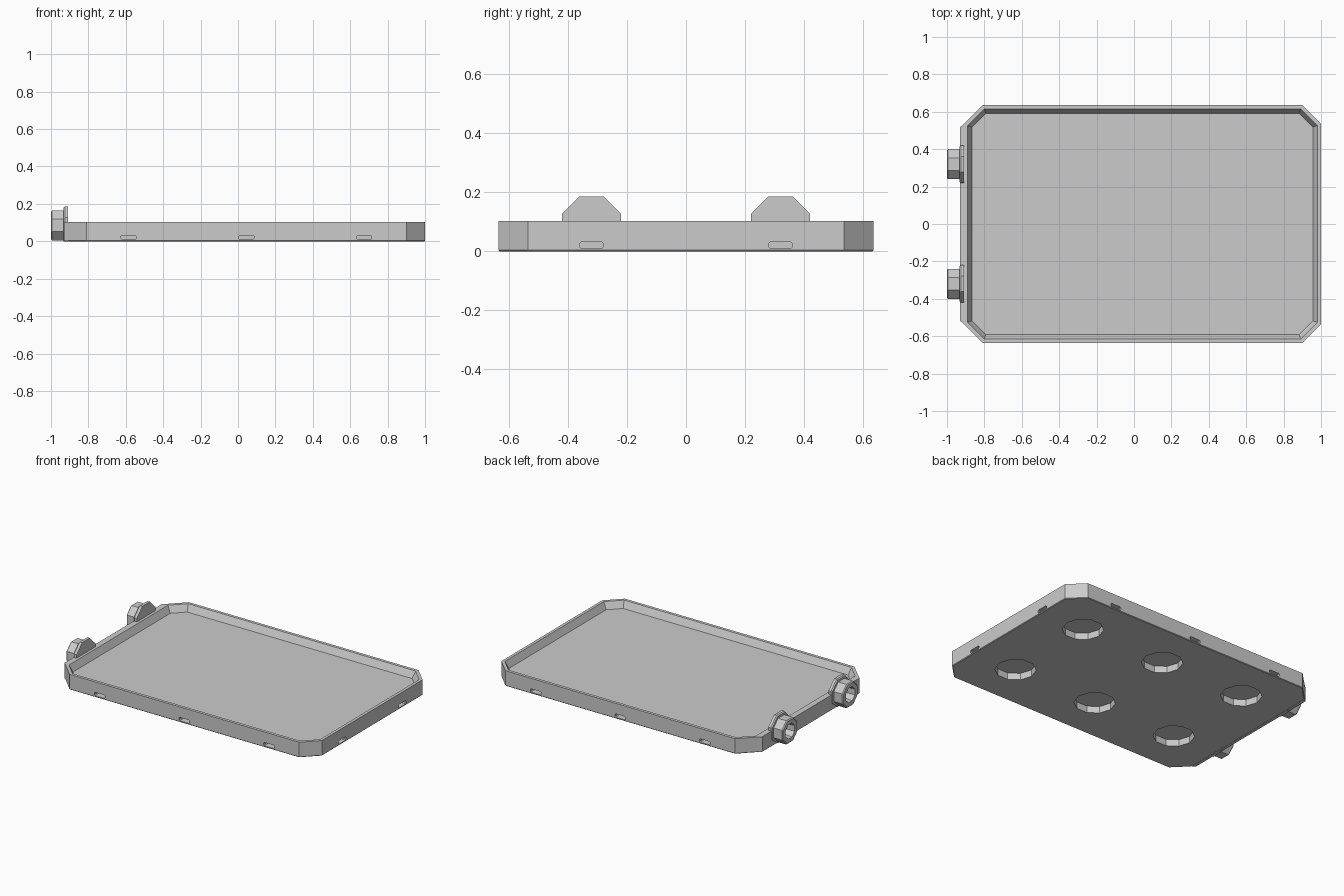
import bpy, bmesh, math

if "Cube" in bpy.data.objects:
    bpy.data.objects.remove(bpy.data.objects["Cube"])

GREY = (0.6, 0.6, 0.6, 1)
grey = bpy.data.materials.new("plain grey")
grey.use_nodes = True
grey.diffuse_color = GREY
grey.node_tree.nodes["Principled BSDF"].inputs["Base Color"].default_value = GREY

CX, HX, HY, CUT, TOP, FLOOR = 0.045, 0.955, 0.635, 0.1, 0.103, 0.058


def add_object(name, bm, helper=False):
    bmesh.ops.recalc_face_normals(bm, faces=bm.faces)
    mesh = bpy.data.meshes.new(name)
    bm.to_mesh(mesh)
    bm.free()
    mesh.materials.append(grey)
    obj = bpy.data.objects.new(name, mesh)
    bpy.context.collection.objects.link(obj)
    obj.hide_render = helper
    return obj


def loft(name, rings, helper=False):
    """Skin a stack of rings and cap both ends."""
    bm = bmesh.new()
    loops = [[bm.verts.new(p) for p in ring] for ring in rings]
    n = len(loops[0])
    for a, b in zip(loops, loops[1:]):
        for i in range(n):
            j = (i + 1) % n
            bm.faces.new((a[i], a[j], b[j], b[i]))
    bm.faces.new(loops[0][::-1])
    bm.faces.new(loops[-1])
    return add_object(name, bm, helper)


def tray_ring(inset, z):
    """Rectangle with clipped corners, offset inward evenly."""
    x, y, c = HX - inset, HY - inset, CUT - inset * 0.586
    quarter = [(x, y - c), (x - c, y)]
    half = quarter + [(-px, py) for px, py in quarter[::-1]]
    return [(CX + px, py, z) for px, py in half + [(-px, -py) for px, py in half]]


def side_ring(x, y, z, apothem):
    """Octagon facing along x with flat top, kept above the ground."""
    r = apothem / math.cos(math.pi / 8)
    angles = [math.pi / 8 + i * math.pi / 4 for i in range(8)]
    return [(x, y + r * math.cos(a), max(0, z + r * math.sin(a))) for a in angles]


def carve(target, cutter):
    mod = target.modifiers.new(cutter.name, 'BOOLEAN')
    mod.operation = 'DIFFERENCE'
    mod.solver = 'EXACT'
    mod.object = cutter
    bpy.context.view_layer.objects.active = target
    bpy.ops.object.modifier_apply(modifier=mod.name)
    bpy.data.objects.remove(cutter)


# Shallow tray with a sloped inner rim
tray = loft("tray", [tray_ring(0.004, 0), tray_ring(0, 0.004), tray_ring(0, TOP),
                     tray_ring(0.02, TOP), tray_ring(0.043, FLOOR)])

columns = [CX - 0.63, CX, CX + 0.63]
rows = [-0.32, 0.32]

# Round pockets under the tray
for x in columns:
    for y in rows:
        rings = [[(x + 0.127 * math.cos(i * math.pi / 5),
                   y + 0.127 * math.sin(i * math.pi / 5), z) for i in range(10)]
                 for z in (-0.05, 0.045)]
        carve(tray, loft("pocket_cutter", rings, True))


def slot_cutter(x, y, sx, sy):
    bm = bmesh.new()
    bmesh.ops.create_cube(bm, size=1)
    for v in bm.verts:
        v.co = (x + v.co.x * sx, y + v.co.y * sy, 0.021 + v.co.z * 0.022)
    depth_axis = 0 if sx > sy else 1
    edges = [e for e in bm.edges
             if abs((e.verts[0].co - e.verts[1].co)[1 - depth_axis]) > 0.05]
    bmesh.ops.bevel(bm, geom=edges, offset=0.005, segments=1, affect='EDGES')
    return add_object("slot_cutter", bm, True)


# Small slots along the front, back and left edges
for side in (-1, 1):
    for x in columns:
        carve(tray, slot_cutter(x, side * HY, 0.08, 0.078))
for y in rows:
    carve(tray, slot_cutter(CX + HX, y, 0.078, 0.08))

# Strip thickening the hinge side wall
strip = [(-0.91, -0.535), (-0.91, 0.535), (-0.93, 0.517), (-0.93, -0.517)]
loft("side_strip", [[(x, y, z) for x, y in strip] for z in (0.002, TOP)])

# Octagonal flanges, each with a hollow nut
for label, y in zip(("front", "back"), rows):
    z = 0.085
    loft(label + "_flange", [side_ring(-0.908, y, z, 0.092), side_ring(-0.908, y, z, 0.1),
                             side_ring(-0.926, y, z, 0.1), side_ring(-0.933, y, z, 0.094)])
    loft(label + "_nut", [side_ring(-0.93, y, z, 0.08), side_ring(-0.994, y, z, 0.08),
                          side_ring(-1.0, y, z, 0.074), side_ring(-1.0, y, z, 0.048),
                          side_ring(-0.94, y, z, 0.042)])
